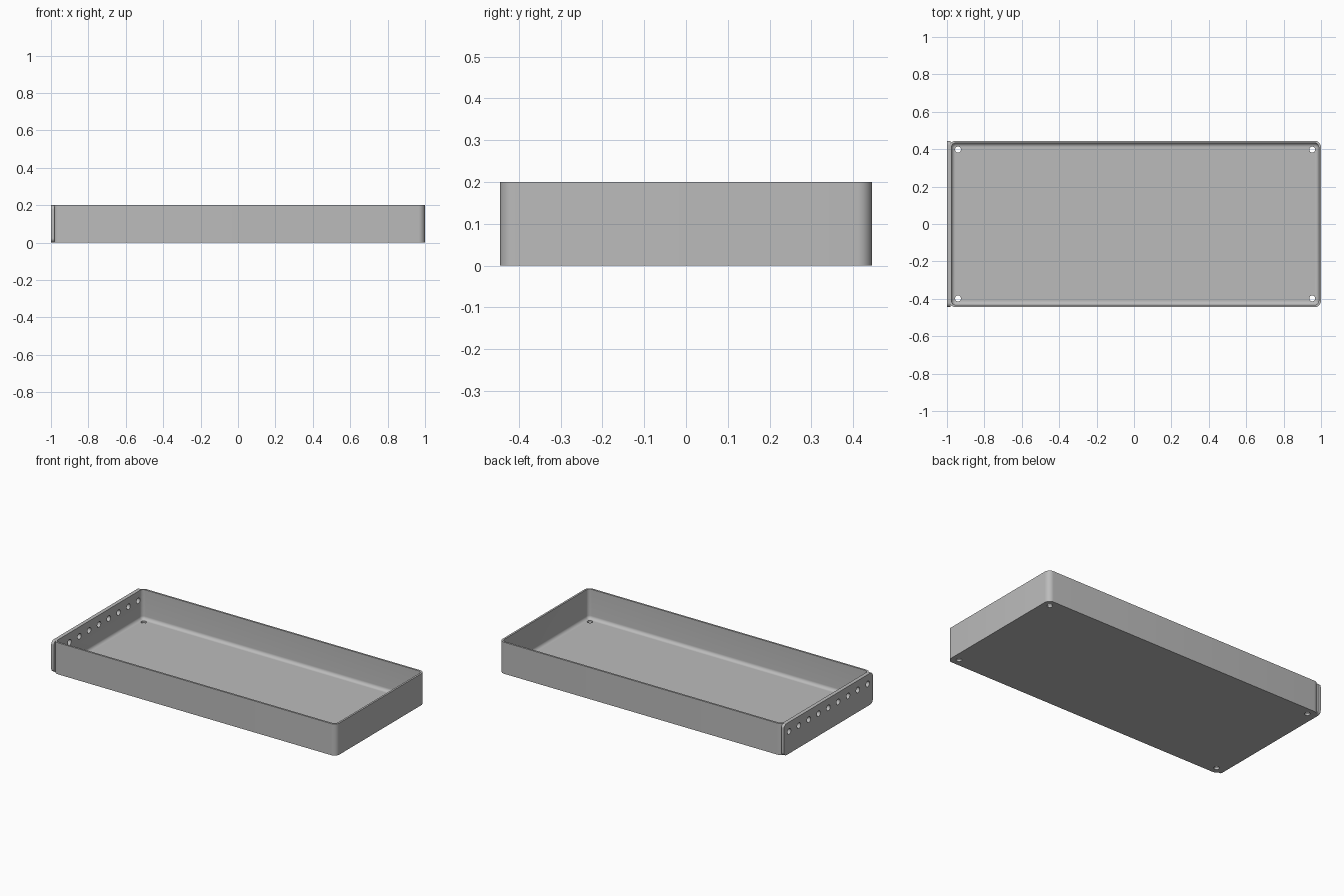
import bpy, bmesh, math
from mathutils import Matrix

old = bpy.data.objects.get("Cube")
if old:
    bpy.data.objects.remove(old, do_unlink=True)

LEFT, RIGHT, HALF_Y, HEIGHT = -0.988, 1.0, 0.445, 0.2
WALL, FLOOR, CORNER, FILLET = 0.012, 0.012, 0.035, 0.021
STEPS = 8

grey = bpy.data.materials.new("plain grey")
grey.use_nodes = True
colour = (0.5, 0.5, 0.5, 1)
grey.diffuse_color = colour
grey.node_tree.nodes["Principled BSDF"].inputs["Base Color"].default_value = colour


def rounded_rect(half_a, half_b, radius):
    """Outline points of a rectangle with round corners."""
    points = []
    for k, (sa, sb) in enumerate([(1, 1), (-1, 1), (-1, -1), (1, -1)]):
        for i in range(STEPS + 1):
            t = (k + i / STEPS) * math.pi / 2
            points.append((sa * (half_a - radius) + radius * math.cos(t),
                           sb * (half_b - radius) + radius * math.sin(t)))
    return points


def loft(name, rings):
    """Closed solid through a list of equal-length rings."""
    bm = bmesh.new()
    loops = [[bm.verts.new(p) for p in ring] for ring in rings]
    n = len(loops[0])
    for low, high in zip(loops, loops[1:]):
        for i in range(n):
            j = (i + 1) % n
            bm.faces.new((low[i], low[j], high[j], high[i]))
    bm.faces.new(loops[0])
    bm.faces.new(loops[-1])
    bmesh.ops.recalc_face_normals(bm, faces=bm.faces)
    return finish(name, bm)


def finish(name, bm):
    mesh = bpy.data.meshes.new(name)
    bm.to_mesh(mesh)
    bm.free()
    mesh.materials.append(grey)
    obj = bpy.data.objects.new(name, mesh)
    bpy.context.collection.objects.link(obj)
    return obj


def drill(obj, cutter):
    bpy.context.view_layer.objects.active = obj
    mod = obj.modifiers.new("holes", "BOOLEAN")
    mod.operation, mod.solver, mod.object = "DIFFERENCE", "EXACT", cutter
    bpy.ops.object.modifier_apply(modifier=mod.name)


# Tray: outer wall, rim, inner wall, filleted floor
mid_x, half_x = (LEFT + RIGHT) / 2, (RIGHT - LEFT) / 2


def tray_ring(inset, z):
    outline = rounded_rect(half_x - inset, HALF_Y - inset, CORNER - inset)
    return [(mid_x + a, b, z) for a, b in outline]


levels = [(0, 0), (0, HEIGHT), (WALL, HEIGHT)]
for i in range(STEPS + 1):
    t = i / STEPS * math.pi / 2
    levels.append((WALL + FILLET * (1 - math.cos(t)),
                   FLOOR + FILLET * (1 - math.sin(t))))
tray = loft("tray", [tray_ring(*level) for level in levels])

# End plate with rounded corners
plate_outline = rounded_rect(HALF_Y, HEIGHT / 2, 0.024)
end_plate = loft("end_plate", [[(x, a, HEIGHT / 2 + b) for a, b in plate_outline]
                               for x in (-1.0, -0.981)])

# Hole cutters: four in the floor corners, a row of nine through the end
bm = bmesh.new()
drills = [(Matrix.Translation((mid_x + sx * (half_x - 0.047), sy * 0.398, 0)), 0.016)
          for sx in (-1, 1) for sy in (-1, 1)]
turn = Matrix.Rotation(math.pi / 2, 4, "Y")
drills += [(Matrix.Translation((-0.99, 0.0985 * i, 0.14)) @ turn, 0.018)
           for i in range(-4, 5)]
for place, radius in drills:
    bmesh.ops.create_cone(bm, cap_ends=True, segments=24, radius1=radius,
                          radius2=radius, depth=0.08, matrix=place)
cutter = finish("hole_cutter", bm)
cutter.hide_render = True

for part in (tray, end_plate):
    drill(part, cutter)
bpy.data.objects.remove(cutter, do_unlink=True)

for part in (tray, end_plate):
    bpy.ops.object.select_all(action="DESELECT")
    part.select_set(True)
    bpy.context.view_layer.objects.active = part
    bpy.ops.object.shade_smooth_by_angle(angle=math.radians(35))
